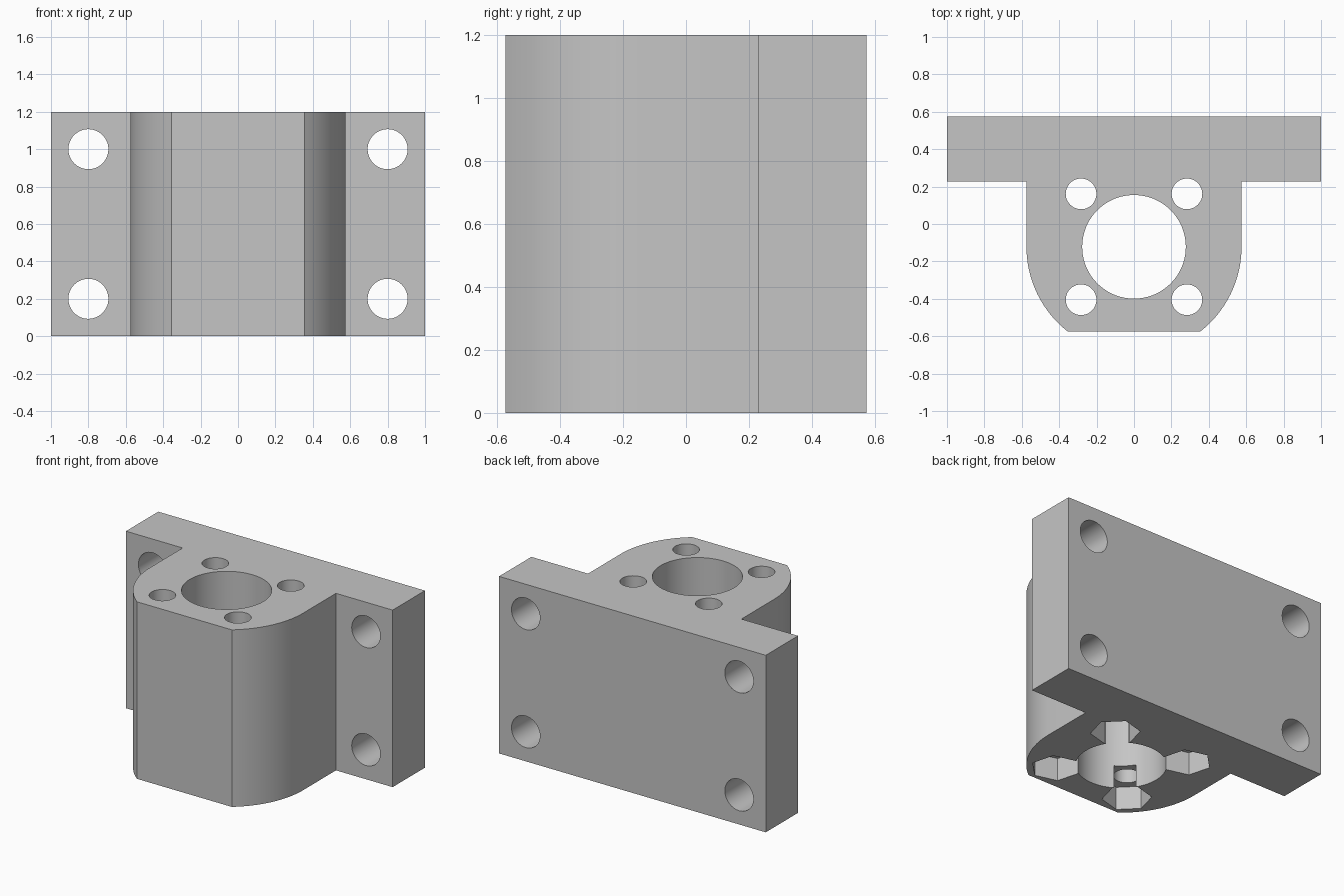
import bpy
import bmesh
from math import asin, cos, pi, radians, sin

if "Cube" in bpy.data.objects:
    bpy.data.objects.remove(bpy.data.objects["Cube"], do_unlink=True)

HEIGHT = 1.2
HALF_DEPTH = 0.574      # half of the y extent
FLANGE_FRONT = 0.228    # front face of the mounting flange
BODY_R = 0.575
BORE_Y = -0.122
BORE_R = 0.277
SCREW = 0.283           # screw offset from the bore axis, in x and y

grey = bpy.data.materials.new("plain grey")
grey.use_nodes = True
grey.diffuse_color = (0.56, 0.56, 0.56, 1)
grey.node_tree.nodes["Principled BSDF"].inputs["Base Color"].default_value = grey.diffuse_color


def extrude_profile(name, points, height):
    """Solid with the given xy outline, standing on z = 0."""
    bm = bmesh.new()
    face = bm.faces.new([bm.verts.new((x, y, 0)) for x, y in points])
    made = bmesh.ops.extrude_face_region(bm, geom=[face])["geom"]
    top = [v for v in made if isinstance(v, bmesh.types.BMVert)]
    bmesh.ops.translate(bm, verts=top, vec=(0, 0, height))
    bmesh.ops.recalc_face_normals(bm, faces=bm.faces)
    mesh = bpy.data.meshes.new(name)
    bm.to_mesh(mesh)
    bm.free()
    mesh.materials.append(grey)
    obj = bpy.data.objects.new(name, mesh)
    bpy.context.collection.objects.link(obj)
    return obj


def cut(target, radius, depth, location, rotation=(0, 0, 0), sides=64):
    """Subtract a centred cylinder or prism from the target."""
    bpy.ops.mesh.primitive_cylinder_add(vertices=sides, radius=radius, depth=depth,
                                        location=location, rotation=rotation)
    cutter = bpy.context.object
    cutter.name = "hole_cutter"
    cutter.hide_render = True
    cutter.data.materials.append(grey)
    mod = target.modifiers.new("hole", "BOOLEAN")
    mod.operation = "DIFFERENCE"
    mod.solver = "EXACT"
    mod.object = cutter
    bpy.context.view_layer.objects.active = target
    bpy.ops.object.modifier_apply(modifier=mod.name)
    bpy.data.objects.remove(cutter, do_unlink=True)


# Outline: flange, straight sides, rounded front cut off flat
end = asin((HALF_DEPTH + BORE_Y) / BODY_R)
arc = [(BODY_R * cos(end * i / 20), BORE_Y - BODY_R * sin(end * i / 20)) for i in range(21)]
right_half = [(1, HALF_DEPTH), (1, FLANGE_FRONT), (BODY_R, FLANGE_FRONT)] + arc
outline = right_half + [(-x, y) for x, y in reversed(right_half)]
bracket = extrude_profile("bearing_bracket", outline, HEIGHT)

# Main vertical bore
cut(bracket, BORE_R, 3, (0, BORE_Y, HEIGHT / 2), sides=96)

# Screw holes around the bore, with hexagonal nut pockets underneath
for sx in (-1, 1):
    for sy in (-1, 1):
        x, y = sx * SCREW, BORE_Y + sy * SCREW
        cut(bracket, 0.082, 3, (x, y, HEIGHT / 2), sides=48)
        # a corner of each pocket points along the tangent of the bore
        cut(bracket, 0.152, 0.31, (x, y, 0), (0, 0, pi / 2 - sx * sy * pi / 4), sides=6)

# Mounting holes through the flange
for x in (-0.8, 0.8):
    for z in (0.2, 1.0):
        cut(bracket, 0.107, 1, (x, 0.4, z), (pi / 2, 0, 0), sides=48)

# Smooth curved walls, sharp edges kept
bpy.ops.object.select_all(action="DESELECT")
bracket.select_set(True)
bpy.context.view_layer.objects.active = bracket
bpy.ops.object.shade_smooth_by_angle(angle=radians(25))
